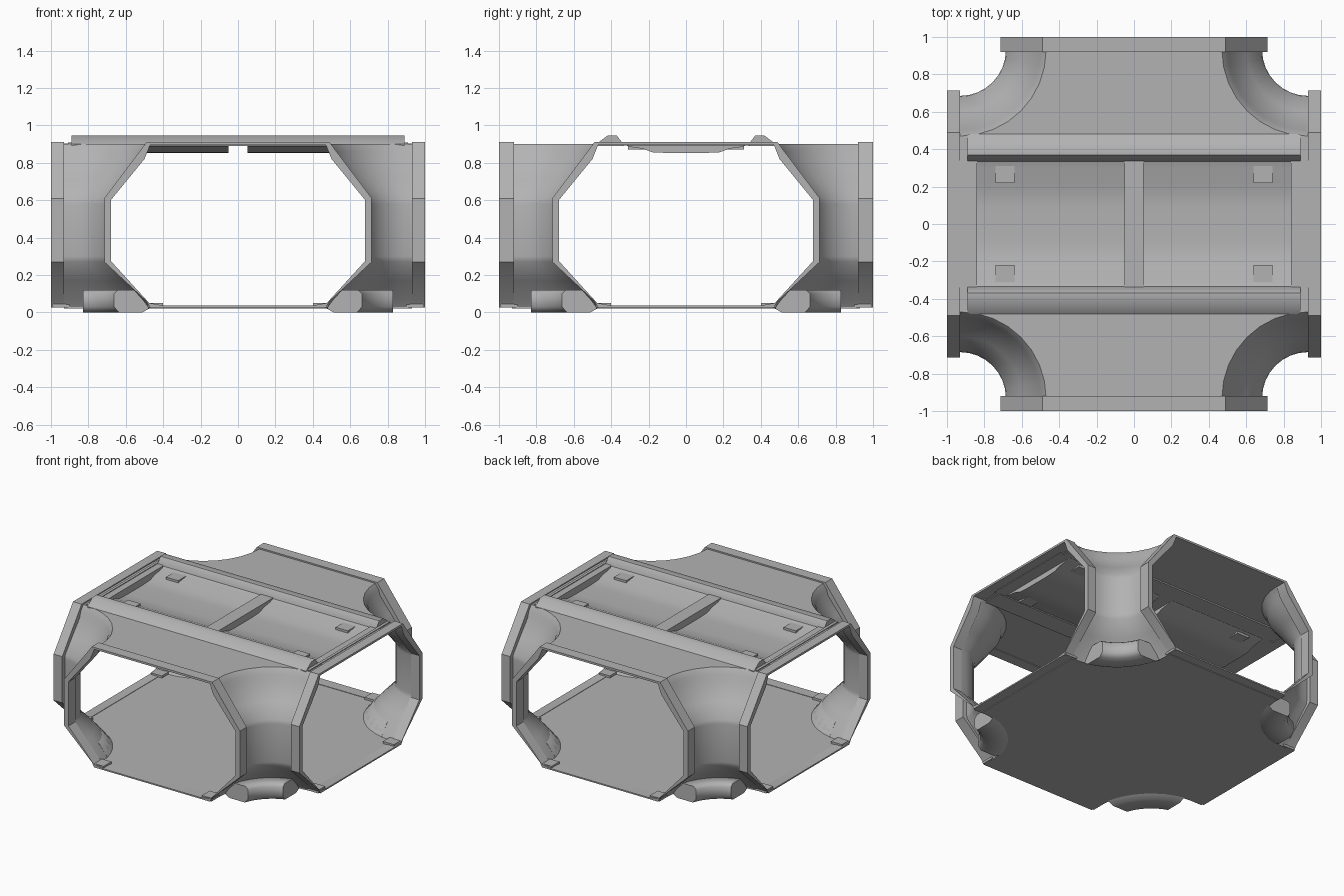
import bpy, bmesh, math
from mathutils import Matrix

if "Cube" in bpy.data.objects:
    bpy.data.objects.remove(bpy.data.objects["Cube"])

C = 0.93  # centre of each corner fillet, and outer limit of the shell
grey = bpy.data.materials.new("dark_grey")
grey.diffuse_color = (.45, .45, .45, 1)
grey.use_nodes = True
grey.node_tree.nodes["Principled BSDF"].inputs["Base Color"].default_value = grey.diffuse_color


def make(name, verts, faces, smooth=None):
    bm = bmesh.new()
    vs = [bm.verts.new(v) for v in verts]
    for f in faces:
        bm.faces.new([vs[i] for i in f])
    bmesh.ops.remove_doubles(bm, verts=bm.verts, dist=1e-5)
    bmesh.ops.recalc_face_normals(bm, faces=bm.faces)
    me = bpy.data.meshes.new(name)
    bm.to_mesh(me)
    bm.free()
    me.materials.append(grey)
    ob = bpy.data.objects.new(name, me)
    bpy.context.collection.objects.link(ob)
    if smooth:
        bpy.context.view_layer.objects.active = ob
        ob.select_set(True)
        bpy.ops.object.shade_smooth_by_angle(angle=math.radians(smooth))
        ob.select_set(False)
    return ob


def box(name, x0, x1, y0, y1, z0, z1):
    v = [(x, y, z) for x in (x0, x1) for y in (y0, y1) for z in (z0, z1)]
    return make(name, v, [(0, 1, 3, 2), (4, 5, 7, 6), (0, 1, 5, 4),
                          (2, 3, 7, 6), (0, 2, 6, 4), (1, 3, 7, 5)])


def prism_x(name, profile, x0, x1):
    n = len(profile)
    v = [(x, y, z) for x in (x0, x1) for y, z in profile]
    f = [(i, (i + 1) % n, n + (i + 1) % n, n + i) for i in range(n)]
    return make(name, v, f + [tuple(range(n)), tuple(range(n, 2 * n))], 50)


def sweep(name, profile, sx, sy, inset, closed, steps=8):
    # revolve (radius, z) about a corner axis; ends cut square at the inset
    n = len(profile)
    v, f = [], []
    for s in range(steps + 1):
        for r, z in profile:
            a0 = math.asin(inset / r)
            a = a0 + (math.pi / 2 - 2 * a0) * s / steps
            v.append((sx * (C - r * math.cos(a)), sy * (C - r * math.sin(a)), z))
    for s in range(steps):
        for i in range(n if closed else n - 1):
            j = (i + 1) % n
            f.append((s * n + i, s * n + j, s * n + n + j, s * n + n + i))
    if closed:
        f += [tuple(range(n)), tuple(range(steps * n, steps * n + n))]
    return make(name, v, f, 60)


def mirrored(half):
    return half + [(-x, z) for x, z in reversed(half)]


# Octagonal frames around the four openings
outer = mirrored([(.49, .91), (.515, .875), (.715, .61), (.715, .27), (.49, .06), (.47, .027)])
inner = mirrored([(.47, .895), (.50, .82), (.68, .60), (.68, .275), (.475, .05), (.40, .037)])
for k, side in enumerate(("front", "right", "back", "left")):
    n = len(outer)
    y1 = -.92 if k % 2 == 0 else -.93
    v = [(x, y, z) for y in (-1, y1) for ring in (outer, inner) for x, z in ring]
    f = []
    for i in range(n):
        j = (i + 1) % n
        f += [(i, j, n + j, n + i), (2*n + i, 2*n + j, 3*n + j, 3*n + i),
              (i, j, 2*n + j, 2*n + i), (n + i, n + j, 3*n + j, 3*n + i)]
    ob = make(side + "_opening_frame", v, f, 30)
    ob.data.transform(Matrix.Rotation(k * math.pi / 2, 4, 'Z'))
    # little floor steps inside each opening
    for s in (-1, 1):
        xs = sorted((s * .40, s * .48))
        st = box(side + "_sill_step", xs[0], xs[1], -.99, -.90, .027, .05)
        st.data.transform(Matrix.Rotation(k * math.pi / 2, 4, 'Z'))

# Corner columns and their curved feet
column = [(.46, .90), (.43, .86), (.42, .82), (.33, .71), (.25, .61), (.245, .58),
          (.245, .30), (.25, .27), (.345, .17), (.44, .06), (.46, .03)]
foot = [(.47, .022), (.43, .0), (.31, .0), (.285, .03), (.285, .10), (.305, .12), (.39, .12)]
for sx in (-1, 1):
    for sy in (-1, 1):
        sweep("corner_column", column, sx, sy, 0, False)
        sweep("column_foot", foot, sx, sy, .1, True)


def arc(sx, sy, r=.46, steps=8):
    return [(sx * (C - r * math.cos(math.radians(90 * s / steps))),
             sy * (C - r * math.sin(math.radians(90 * s / steps)))) for s in range(steps + 1)]


# Cross-shaped floor
pts = arc(1, 1)[::-1] + arc(-1, 1) + arc(-1, -1)[::-1] + arc(1, -1)
n = len(pts)
v = [(x, y, z) for z in (.022, .034) for x, y in pts]
make("floor", v, [tuple(range(n)), tuple(range(n, 2 * n))] +
     [(i, (i + 1) % n, n + (i + 1) % n, n + i) for i in range(n)])

# Roof: two side plates, ridges, and strips around the two recessed panels
for s in (-1, 1):
    p = arc(1, s) + [(C, s * .34), (-C, s * .34)] + arc(-1, s)[::-1]
    make("roof_plate", [(x, y, .90) for x, y in p], [tuple(range(len(p)))])
    ridge = [(s * .48, .89), (s * .48, .90), (s * .42, .945), (s * .37, .945),
             (s * .335, .90), (s * .335, .89)]
    prism_x("roof_ridge", ridge, -.89, .89)
    xs = sorted((s * .84, s * C))
    box("roof_end_strip", xs[0], xs[1], -.34, .34, .892, .903)
    xs = sorted((s * .89, s * .91))
    box("roof_end_rail", xs[0], xs[1], -.47, .47, .895, .908)
box("roof_centre_strip", -.05, .05, -.34, .34, .892, .903)

# Recessed ceiling panels with outer clips
half = [(.34, .90), (.30, .885), (.23, .875), (.18, .856), (.09, .852)]
dish = half + [(-y, z) for y, z in reversed(half)]
for s in (-1, 1):
    n = len(dish)
    v = [(s * x, y, z) for x in (.05, .84) for y, z in dish]
    make("ceiling_panel", v, [(i, i + 1, n + i + 1, n + i) for i in range(n - 1)] +
         [tuple(range(n)), tuple(range(n, 2 * n))], 30)
    for t in (-1, 1):
        xs, ys = sorted((s * .64, s * .74)), sorted((t * .22, t * .31))
        box("panel_clip", xs[0], xs[1], ys[0], ys[1], .872, .889)
